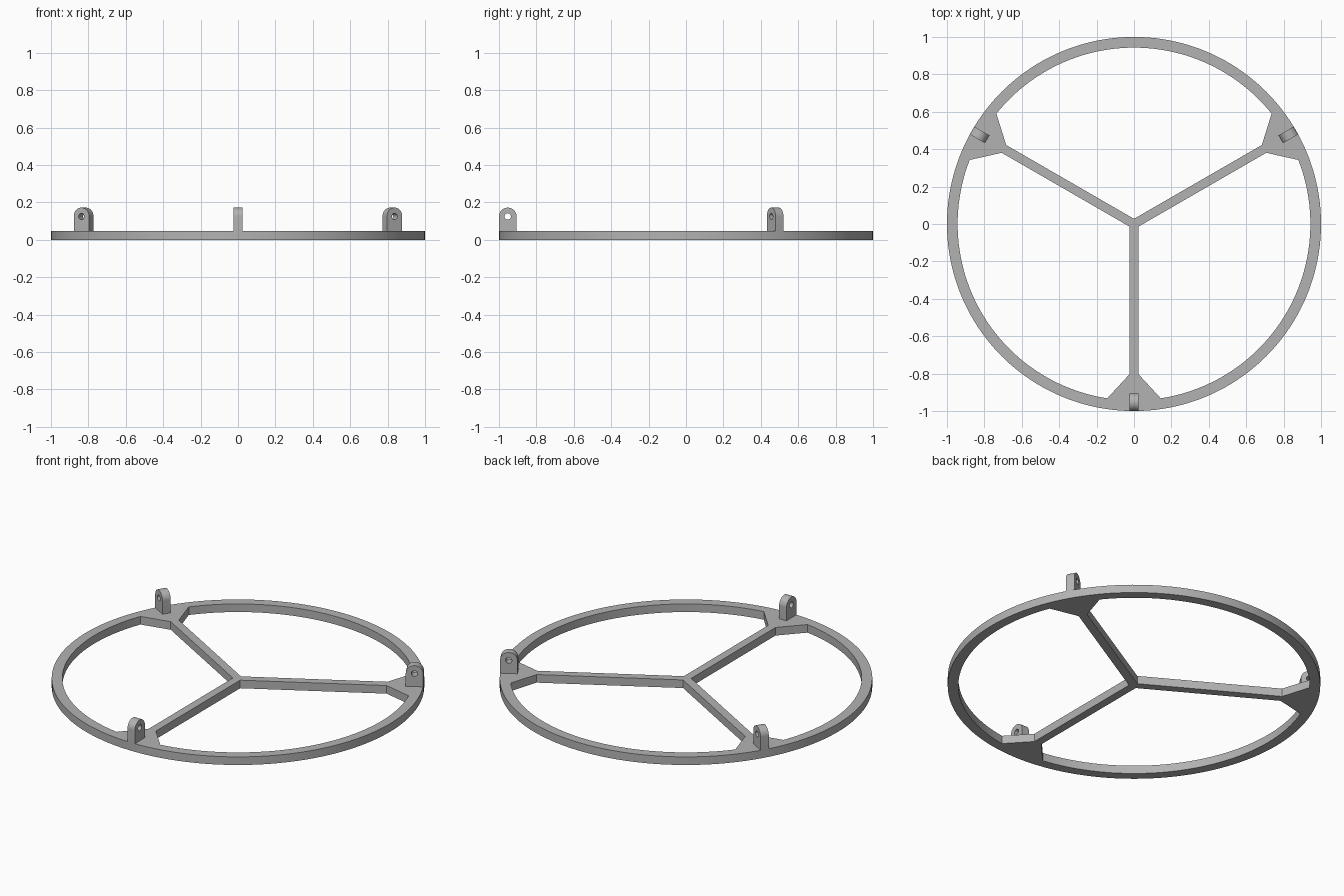
import bpy
import bmesh
from math import sin, cos, atan2, pi, radians
from mathutils import Matrix, Vector

RING_R, INNER_R, HEIGHT = 1.0, 0.943, 0.048
SPOKE_HALF = 0.024
GUSSET_IN, GUSSET_OUT, GUSSET_HALF = 0.803, 0.932, 0.143
LUG_R, LUG_TOP, HOLE_R = 0.047, 0.172, 0.017

if "Cube" in bpy.data.objects:
    bpy.data.objects.remove(bpy.data.objects["Cube"], do_unlink=True)

grey = bpy.data.materials.new("plain grey")
grey.use_nodes = True
colour = (0.45, 0.45, 0.45, 1)
grey.diffuse_color = colour
grey.node_tree.nodes["Principled BSDF"].inputs["Base Color"].default_value = colour


def arc(radius, start, end, steps, cx=0, cy=0):
    """Points along an arc, both ends included."""
    angles = [start + (end - start) * i / steps for i in range(steps + 1)]
    return [(cx + radius * cos(a), cy + radius * sin(a)) for a in angles]


def plate(name, outlines, thickness, matrix):
    """Extruded flat plate; the first outline is the edge, the others are openings."""
    curve = bpy.data.curves.new(name + "_profile", "CURVE")
    curve.dimensions = "2D"
    curve.fill_mode = "BOTH"
    curve.extrude = thickness / 2
    for points in outlines:
        spline = curve.splines.new("POLY")
        spline.points.add(len(points) - 1)
        for point, (x, y) in zip(spline.points, points):
            point.co = (x, y, 0, 1)
        spline.use_cyclic_u = True
    profile = bpy.data.objects.new(name + "_profile", curve)
    bpy.context.collection.objects.link(profile)
    bpy.context.view_layer.update()
    evaluated = profile.evaluated_get(bpy.context.evaluated_depsgraph_get())
    mesh = bpy.data.meshes.new_from_object(evaluated)
    bpy.data.objects.remove(profile, do_unlink=True)

    # Weld the caps to the walls
    bm = bmesh.new()
    bm.from_mesh(mesh)
    bmesh.ops.remove_doubles(bm, verts=bm.verts, dist=0.0001)
    bmesh.ops.transform(bm, matrix=matrix, verts=bm.verts)
    bmesh.ops.recalc_face_normals(bm, faces=bm.faces)
    bm.to_mesh(mesh)
    bm.free()
    mesh.materials.clear()
    mesh.materials.append(grey)
    obj = bpy.data.objects.new(name, mesh)
    bpy.context.collection.objects.link(obj)
    bpy.ops.object.select_all(action="DESELECT")
    obj.select_set(True)
    bpy.context.view_layer.objects.active = obj
    bpy.ops.object.shade_smooth_by_angle(angle=radians(30))
    return obj


def along(angle, distance, side):
    """Point at a distance along a spoke and offset to its left."""
    c, s = cos(angle), sin(angle)
    return (distance * c - side * s, distance * s + side * c)


spoke_angles = [radians(a) for a in (-90, 30, 150)]

# Opening between each pair of spokes
windows = []
corner = atan2(GUSSET_HALF, GUSSET_OUT)
for a in spoke_angles:
    b = a + radians(120)
    middle = a + radians(60)
    hub = SPOKE_HALF / sin(radians(60))
    windows.append(
        [(hub * cos(middle), hub * sin(middle)),
         along(a, GUSSET_IN, SPOKE_HALF)]
        + arc(INNER_R, a + corner, b - corner, 48)
        + [along(b, GUSSET_IN, -SPOKE_HALF)])

# Ring, spokes and gussets in one piece
rim = arc(RING_R, 0, 2 * pi, 160)[:-1]
plate("ring_frame", [rim] + windows, HEIGHT, Matrix.Translation((0, 0, HEIGHT / 2)))

# Upright round-topped lugs with a cross hole
centre_x, centre_z = RING_R - LUG_R, LUG_TOP - LUG_R
lug = [(RING_R - 2 * LUG_R, HEIGHT), (RING_R, HEIGHT)] + arc(
    LUG_R, 0, pi, 24, centre_x, centre_z)
hole = arc(HOLE_R, 0, 2 * pi, 24, centre_x, centre_z)[:-1]
for name, a in zip(("front_lug", "left_lug", "right_lug"), spoke_angles):
    stand = Matrix.Rotation(a, 4, "Z") @ Matrix.Rotation(pi / 2, 4, "X")
    plate(name, [lug, hole], 2 * SPOKE_HALF, stand)
